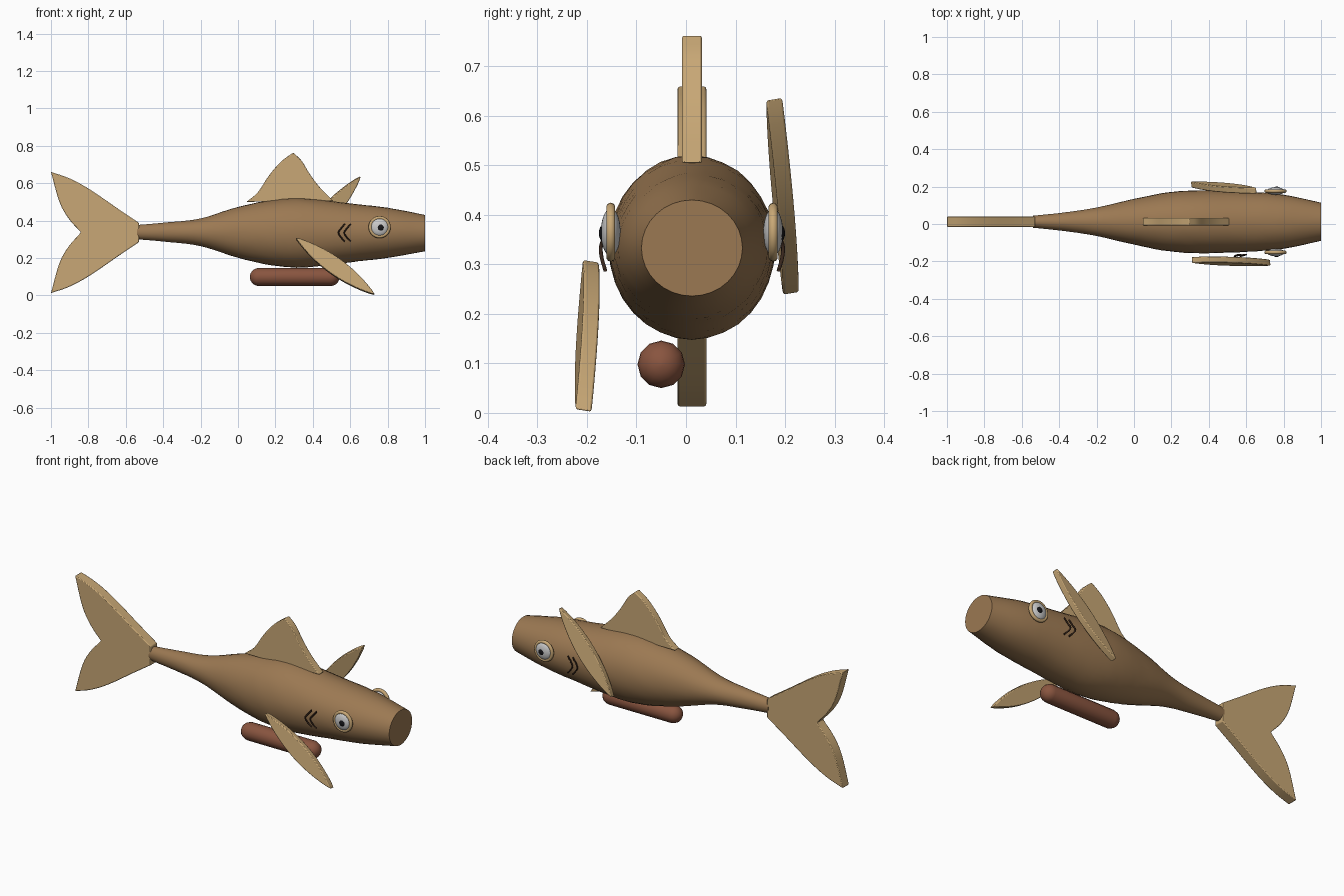
import bpy, bmesh, math, random
from mathutils import Vector, Matrix

if "Cube" in bpy.data.objects:
    bpy.data.objects.remove(bpy.data.objects["Cube"])

random.seed(4)
CY = 0.012  # body centre plane


def material(name, rgb):
    m = bpy.data.materials.new(name)
    m.diffuse_color = (*rgb, 1)
    m.use_nodes = True
    m.node_tree.nodes["Principled BSDF"].inputs["Base Color"].default_value = m.diffuse_color
    return m


BODY = material("dark_wood", (0.33, 0.19, 0.085))
FIN = material("light_wood", (0.58, 0.39, 0.18))
RED = material("red_wood", (0.25, 0.09, 0.05))
WHITE = material("eye_white", (0.75, 0.78, 0.78))
BLACK = material("black", (0.008, 0.008, 0.01))
GILL = material("gill_brown", (0.04, 0.02, 0.012))


def finish(name, bm, mat, angle=35):
    bmesh.ops.recalc_face_normals(bm, faces=bm.faces)
    me = bpy.data.meshes.new(name)
    bm.to_mesh(me)
    bm.free()
    ob = bpy.data.objects.new(name, me)
    bpy.context.collection.objects.link(ob)
    me.materials.append(mat)
    bpy.ops.object.select_all(action='DESELECT')
    bpy.context.view_layer.objects.active = ob
    ob.select_set(True)
    bpy.ops.object.shade_smooth_by_angle(angle=math.radians(angle))
    return ob


def spline(pts, n):
    """Smooth curve through the points (Catmull-Rom)."""
    p = [Vector(q) for q in pts]
    p = [2 * p[0] - p[1]] + p + [2 * p[-1] - p[-2]]
    out = []
    for i in range(1, len(p) - 2):
        a, b, c, d = p[i - 1:i + 3]
        for k in range(n):
            t = k / n
            out.append(0.5 * (2 * b + (c - a) * t + (2 * a - 5 * b + 4 * c - d) * t ** 2
                              + (3 * b - a - 3 * c + d) * t ** 3))
    return out + [p[-2]]


def loft(name, stations, cy, sides, mat, jitter=0.0):
    """Elliptical rings (x, z, ry, rz) along x, closed with fan caps."""
    bm = bmesh.new()
    rings = []
    for i, (x, cz, ry, rz) in enumerate(stations):
        j = jitter if 0 < i < len(stations) - 1 else 0
        ring = []
        for k in range(sides):
            a = 2 * math.pi * k / sides
            s = 1 + random.uniform(-j, j)
            ring.append(bm.verts.new((x, cy + ry * s * math.cos(a), cz + rz * s * math.sin(a))))
        rings.append(ring)
    for r, q in zip(rings, rings[1:]):
        for k in range(sides):
            m = (k + 1) % sides
            bm.faces.new((r[k], r[m], q[m], q[k]))
    for ring, st in ((rings[0], stations[0]), (rings[-1], stations[-1])):
        c = bm.verts.new((st[0], cy, st[1]))
        for k in range(sides):
            bm.faces.new((ring[k], ring[(k + 1) % sides], c))
    return finish(name, bm, mat)


def slab(name, outline, thick, mat, matrix):
    """Flat outline in local xz, thickened along y, with softened rims."""
    bm = bmesh.new()
    sides = [[bm.verts.new(matrix @ Vector((x, y, z))) for x, z in outline]
             for y in (-thick / 2, thick / 2)]
    n = len(outline)
    for s in sides:
        bm.faces.new(s)
    for k in range(n):
        m = (k + 1) % n
        bm.faces.new((sides[0][k], sides[0][m], sides[1][m], sides[1][k]))
    ob = finish(name, bm, mat)
    bev = ob.modifiers.new("soft_rim", 'BEVEL')
    bev.width, bev.segments = 0.004, 2
    bev.limit_method, bev.angle_limit = 'ANGLE', math.radians(50)
    return ob


# Body: x, centre z, half width, half height
body = [(-0.54, 0.338, 0.032, 0.038), (-0.37, 0.338, 0.05, 0.053), (-0.2, 0.337, 0.076, 0.074),
        (0.0, 0.337, 0.122, 0.136), (0.18, 0.335, 0.157, 0.174), (0.35, 0.334, 0.168, 0.185),
        (0.6, 0.334, 0.161, 0.157), (0.8, 0.334, 0.144, 0.134), (1.0, 0.333, 0.102, 0.097)]
loft("body", spline(body, 5), CY, 32, BODY, 0.006)

# Tail fin
edge = spline([(-0.53, 0.388), (-0.64, 0.462), (-0.79, 0.565), (-0.9, 0.625), (-1, 0.66)], 4)
fork = spline([(-1, 0.66), (-0.955, 0.5), (-0.905, 0.41), (-0.84, 0.337)], 4)
half = [tuple(v) for v in edge + fork[1:]]
tail = half + [(x, 0.672 - z) for x, z in reversed(half[:-1])]
slab("tail_fin", tail, 0.058, FIN, Matrix.Translation((0, CY, 0)))

# Dorsal fin
rise = spline([(0.045, 0.5), (0.105, 0.55), (0.165, 0.64), (0.23, 0.715), (0.295, 0.763)], 4)
fall = spline([(0.295, 0.763), (0.34, 0.72), (0.385, 0.647), (0.44, 0.575), (0.51, 0.505)], 4)
slab("dorsal_fin", [tuple(v) for v in rise + fall[1:]], 0.04, FIN, Matrix.Translation((0, CY, 0)))


# Side fins: leaf shapes between two tips, leaning against the body
def side_fin(name, a, b, lean):
    a, b = Vector(a), Vector(b)
    u = (b - a).normalized()
    w = Vector((-u.z, lean, u.x))
    w = (w - u * w.dot(u)).normalized()
    n = w.cross(u)
    mat = Matrix((u, n, w)).transposed().to_4x4()
    mat.translation = (a + b) / 2
    length, steps = (b - a).length, 20
    top = [(length * (t / steps - 0.5), 0.046 * math.sin(math.pi * t / steps) ** 0.8)
           for t in range(steps + 1)]
    top[0], top[-1] = (-length / 2, 0), (length / 2, 0)
    slab(name, top + [(x, -z) for x, z in reversed(top[1:-1])], 0.033, FIN, mat)


side_fin("front_side_fin", (0.308, -0.192, 0.307), (0.73, -0.207, 0.004), 0.17)
side_fin("back_side_fin", (0.305, 0.212, 0.24), (0.655, 0.178, 0.635), -0.17)


# Eyes: rim ring, flattened white, small pupil
def ball(name, loc, scale, mat):
    bm = bmesh.new()
    bmesh.ops.create_uvsphere(bm, u_segments=24, v_segments=14, radius=1,
                              matrix=Matrix.Translation(loc) @ Matrix.Diagonal((*scale, 1)))
    finish(name, bm, mat, 60)


for side, s in (("front", -1), ("back", 1)):
    y = CY + s * 0.164
    bpy.ops.mesh.primitive_torus_add(major_radius=0.05, minor_radius=0.0095, major_segments=28,
                                     minor_segments=10, location=(0.757, y, 0.365),
                                     rotation=(math.pi / 2, 0, 0))
    rim = bpy.context.object
    rim.name = side + "_eye_rim"
    rim.data.materials.append(FIN)
    bpy.ops.object.shade_smooth()
    ball(side + "_eye_white", (0.757, y, 0.365), (0.048, 0.02, 0.048), WHITE)
    ball(side + "_pupil", (0.762, y + s * 0.004, 0.363), (0.024, 0.02, 0.024), BLACK)

    # Gill marks: two bent strokes
    for i, x in enumerate((0.537, 0.568)):
        cu = bpy.data.curves.new(f"{side}_gill_{i + 1}", 'CURVE')
        cu.dimensions = '3D'
        cu.bevel_depth, cu.bevel_resolution = 0.004, 2
        sp = cu.splines.new('POLY')
        pts = spline([(x + 0.034, 0.152 + 0.023, 0.382), (x + 0.012, 0.178, 0.355),
                      (x, 0.184, 0.335), (x + 0.012, 0.182, 0.312),
                      (x + 0.034, 0.175, 0.288)], 3)
        sp.points.add(len(pts) - 1)
        for p, v in zip(sp.points, pts):
            p.co = (v.x, CY + s * v.y, v.z, 1)
        cu.materials.append(GILL)
        bpy.context.collection.objects.link(bpy.data.objects.new(cu.name, cu))

# Round-ended peg under the belly
R, X0, X1 = 0.048, 0.063, 0.543
cap = [(R * math.cos(a), R * math.sin(a)) for a in
       (math.radians(d) for d in (86, 68, 50, 32, 15, 0))]
rings = [(X0 + R - 1 * h, 0.098, r, r) for r, h in cap]
rings += [(X1 - R + h, 0.098, r, r) for r, h in reversed(cap)]
loft("belly_peg", rings, -0.05, 12, RED)
